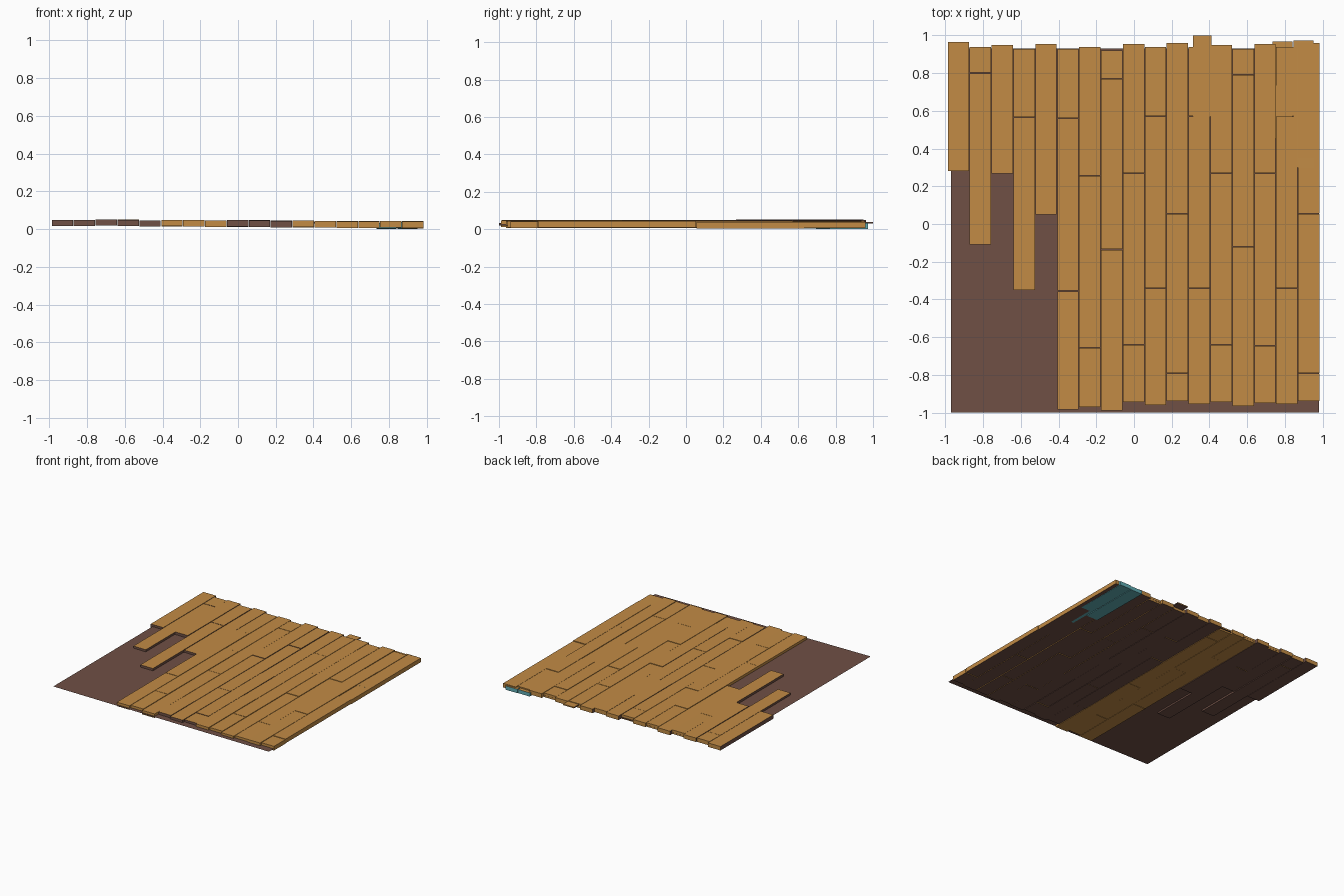
import bpy, random

if "Cube" in bpy.data.objects:
    bpy.data.objects.remove(bpy.data.objects["Cube"])
random.seed(4)

def material(name, rgb):
    m = bpy.data.materials.new(name)
    m.diffuse_color = (*rgb, 1)
    m.use_nodes = True
    m.node_tree.nodes["Principled BSDF"].inputs["Base Color"].default_value = m.diffuse_color
    return m

WOOD = material("wood", (0.54, 0.26, 0.06))
BROWN = material("brown", (0.16, 0.08, 0.06))
TEAL = material("teal", (0.12, 0.42, 0.46))

def board(name, x0, x1, y0, y1, zb, zt, ends, under, tilt=0.0):
    """Box board; tilt raises the front end. Slots: top, sides, underside."""
    v = []
    for z in (zb, zt):
        v += [(x0, y0, z + tilt), (x1, y0, z + tilt), (x1, y1, z), (x0, y1, z)]
    f = [(4, 5, 6, 7), (0, 1, 5, 4), (1, 2, 6, 5), (2, 3, 7, 6), (3, 0, 4, 7), (3, 2, 1, 0)]
    me = bpy.data.meshes.new(name)
    me.from_pydata(v, [], f)
    for m in (WOOD, ends, under):
        me.materials.append(m)
    for i, p in enumerate(me.polygons):
        # back ends stay wood coloured
        p.material_index = 0 if i in (0, 3) and under is not TEAL else (2 if i == 5 else 1)
    if under is TEAL:
        me.polygons[0].material_index = 0
    ob = bpy.data.objects.new(name, me)
    bpy.context.collection.objects.link(ob)
    return ob

# Joint positions of each column, back to front
columns = [
    (.965, .28), (.94, .80, -.11), (.95, .265), (.93, .565, -.35), (.955, .05),
    (.93, .56, -.355, -.985), (.94, .255, -.655, -.97), (.92, .77, -.135, -.99),
    (.955, .27, -.64, -.945), (.94, .57, -.34, -.96), (.96, .055, -.79, -.94),
    (.94, .57, -.34, -.955), (.95, .27, -.64, -.945), (.93, .79, -.12, -.965),
    (.955, .27, -.645, -.95), (.94, .57, -.34, -.955), (.96, .055, -.79, -.94)]
X0, PITCH, GAP = -0.988, 0.116, 0.003

# Floor planks, sinking gently towards the right
for c, joints in enumerate(columns):
    x = X0 + c * PITCH
    ends = BROWN if c < 5 or 8 <= c <= 10 else WOOD
    under = WOOD if 5 <= c <= 7 else BROWN
    for r, (back, front) in enumerate(zip(joints, joints[1:])):
        j = random.uniform(-.002, .002)
        board(f"plank_{c}_{r}", x + GAP / 2, x + PITCH - GAP / 2,
              front + GAP / 2, back - GAP / 2,
              .019 - .0065 * (x + 1) + j, .051 - .0055 * (x + 1) + j,
              ends, under, random.uniform(-.001, .001))

# Thin underlay sheet, visible where planks are missing
me = bpy.data.meshes.new("underlay_sheet")
me.from_pydata([(-.97, -1, .032), (.98, -1, .02), (.98, .93, .02), (-.97, .93, .032)],
               [], [(0, 1, 2, 3)])
me.materials.append(BROWN)
bpy.context.collection.objects.link(bpy.data.objects.new("underlay_sheet", me))

# Loose board poking out at the back
board("loose_board", .312, .41, .57, 1.0, .029, .038, BROWN, BROWN)

# Patch boards under the back right corner
board("patch_board_inner", .735, .84, .45, .968, 0, .03, TEAL, TEAL, .004)
board("patch_board_outer", .845, .95, .30, .972, 0, .032, TEAL, TEAL, .007)
